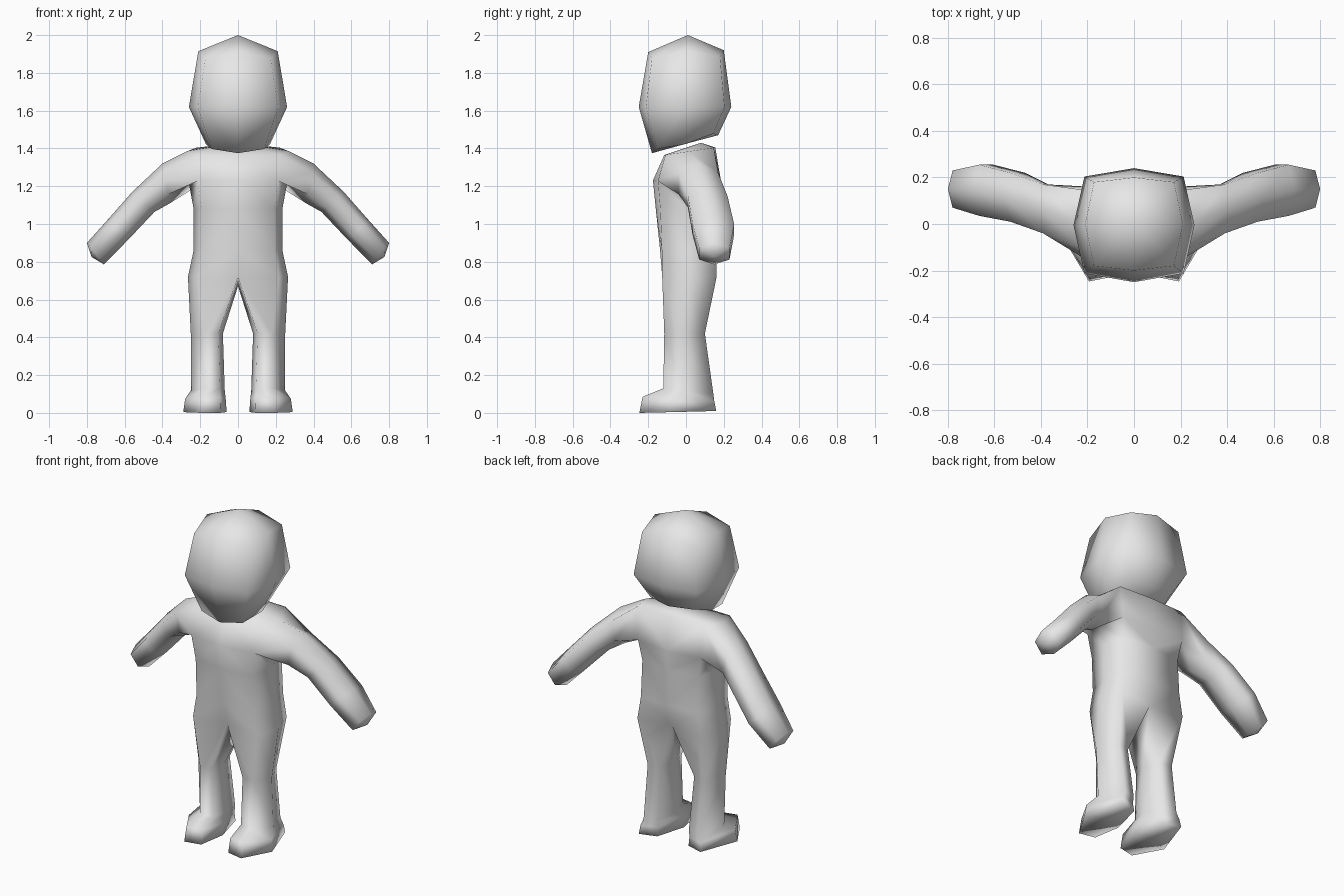
import bpy
import bmesh

cube = bpy.data.objects.get("Cube")
if cube:
    bpy.data.objects.remove(cube, do_unlink=True)

# Single plain grey material
grey = bpy.data.materials.new("light_grey")
grey.use_nodes = True
grey.diffuse_color = (0.8, 0.8, 0.8, 1)
for node in grey.node_tree.nodes:
    if node.type == 'BSDF_PRINCIPLED':
        node.inputs["Base Color"].default_value = grey.diffuse_color


def half_row(bm, z_front, z_back, front, back, width, sag=0, corner=0.85):
    """Left half of a rounded section, from front centre round to back centre."""
    middle = (front + back) / 2
    outline = [(0, front), (0.82 * width, corner * front), (width, middle),
               (0.82 * width, corner * back), (0, back)]
    row = []
    for i, (x, y) in enumerate(outline):
        z = z_front + (z_back - z_front) * (y - front) / (back - front)
        row.append(bm.verts.new((x, y, z - (sag if i in (1, 3) else 0))))
    return row


def leg_ring(bm, z_front, z_back, inner, outer, front, back):
    """Six-sided leg section, from inner front round to the inner side."""
    ring = []
    for u, v in zip((0.14, 0.58, 1, 0.65, 0.2, 0), (0.05, 0, 0.4, 1, 0.92, 0.45)):
        ring.append(bm.verts.new((inner + (outer - inner) * u,
                                  front + (back - front) * v,
                                  z_front + (z_back - z_front) * v)))
    return ring


def arm_ring(bm, x, y, z, up_x, up_z, depth):
    """Six-sided arm section, leaning along its up vector."""
    ring = []
    for side, up in ((-1, 0.55), (0, 1), (1, 0.55), (1, -0.55), (0, -1), (-1, -0.55)):
        ring.append(bm.verts.new((x + up * up_x, y + side * depth, z + up * up_z)))
    return ring


def bridge(bm, a, b, closed=False, skip=()):
    count = len(a)
    for i in range(count if closed else count - 1):
        if i not in skip:
            j = (i + 1) % count
            bm.faces.new((a[i], a[j], b[j], b[i]))


def fan(bm, row, point, closed=False):
    centre = bm.verts.new(point)
    count = len(row)
    for i in range(count if closed else count - 1):
        bm.faces.new((row[i], row[(i + 1) % count], centre))


def finish(bm, name):
    """Mirror the half, weld the seam and make a smooth object."""
    bmesh.ops.mirror(bm, geom=bm.verts[:] + bm.edges[:] + bm.faces[:],
                     axis='X', merge_dist=0.001)
    bmesh.ops.remove_doubles(bm, verts=bm.verts[:], dist=0.001)
    bmesh.ops.recalc_face_normals(bm, faces=bm.faces[:])
    for face in bm.faces:
        face.smooth = True
    mesh = bpy.data.meshes.new(name)
    bm.to_mesh(mesh)
    bm.free()
    mesh.materials.append(grey)
    obj = bpy.data.objects.new(name, mesh)
    bpy.context.scene.collection.objects.link(obj)
    return obj


# Head: a coarse rounded block with a sloping underside
bm = bmesh.new()
jaw = half_row(bm, 1.375, 1.47, -0.18, 0.17, 0.17, sag=-0.015)
cheeks = half_row(bm, 1.62, 1.62, -0.25, 0.24, 0.26)
crown = half_row(bm, 1.91, 1.92, -0.2, 0.2, 0.21, sag=0.035, corner=0.9)
bridge(bm, jaw, cheeks)
bridge(bm, cheeks, crown)
fan(bm, jaw, (0, 0, 1.425))
fan(bm, crown, (0, 0.01, 2))
finish(bm, "head")

# Torso: stacked sections, with an opening left at the shoulder
bm = bmesh.new()
shoulders = half_row(bm, 1.365, 1.405, -0.115, 0.155, 0.27, corner=0.95)
chest = half_row(bm, 1.23, 1.2, -0.175, 0.19, 0.26)
waist = half_row(bm, 1.08, 1.08, -0.16, 0.175, 0.235)
belly = half_row(bm, 0.86, 0.86, -0.137, 0.175, 0.235, corner=0.93)
hips = half_row(bm, 0.72, 0.72, -0.105, 0.135, 0.265, corner=1.2)
fan(bm, shoulders, (0, 0.08, 1.43))
bridge(bm, shoulders, chest, skip=(1, 2))
bridge(bm, chest, waist)
bridge(bm, waist, belly)
bridge(bm, belly, hips)

# Arm: grown out of the shoulder opening
previous = shoulders[1:4] + chest[3:0:-1]
for section in ((0.38, 0.065, 1.215, 0.02, 0.105, 0.105),
                (0.5, 0.115, 1.118, 0.058, 0.054, 0.105),
                (0.635, 0.145, 0.97, 0.055, 0.052, 0.11),
                (0.755, 0.15, 0.843, 0.045, 0.057, 0.08)):
    ring = arm_ring(bm, *section)
    bridge(bm, previous, ring, closed=True)
    previous = ring
fan(bm, previous, (0.775, 0.15, 0.825), closed=True)

# Leg and foot: grown from the hips and the crotch point
previous = hips + [bm.verts.new((0, 0.02, 0.67))]
for section in ((0.42, 0.42, 0.08, 0.25, -0.115, 0.1),
                (0.13, 0.1, 0.07, 0.25, -0.12, 0.145),
                (0.085, 0.06, 0.065, 0.28, -0.23, 0.15),
                (0, 0.01, 0.06, 0.29, -0.247, 0.16)):
    ring = leg_ring(bm, *section)
    bridge(bm, previous, ring, closed=True)
    previous = ring
fan(bm, previous, (0.17, -0.04, 0.005), closed=True)
finish(bm, "body")
